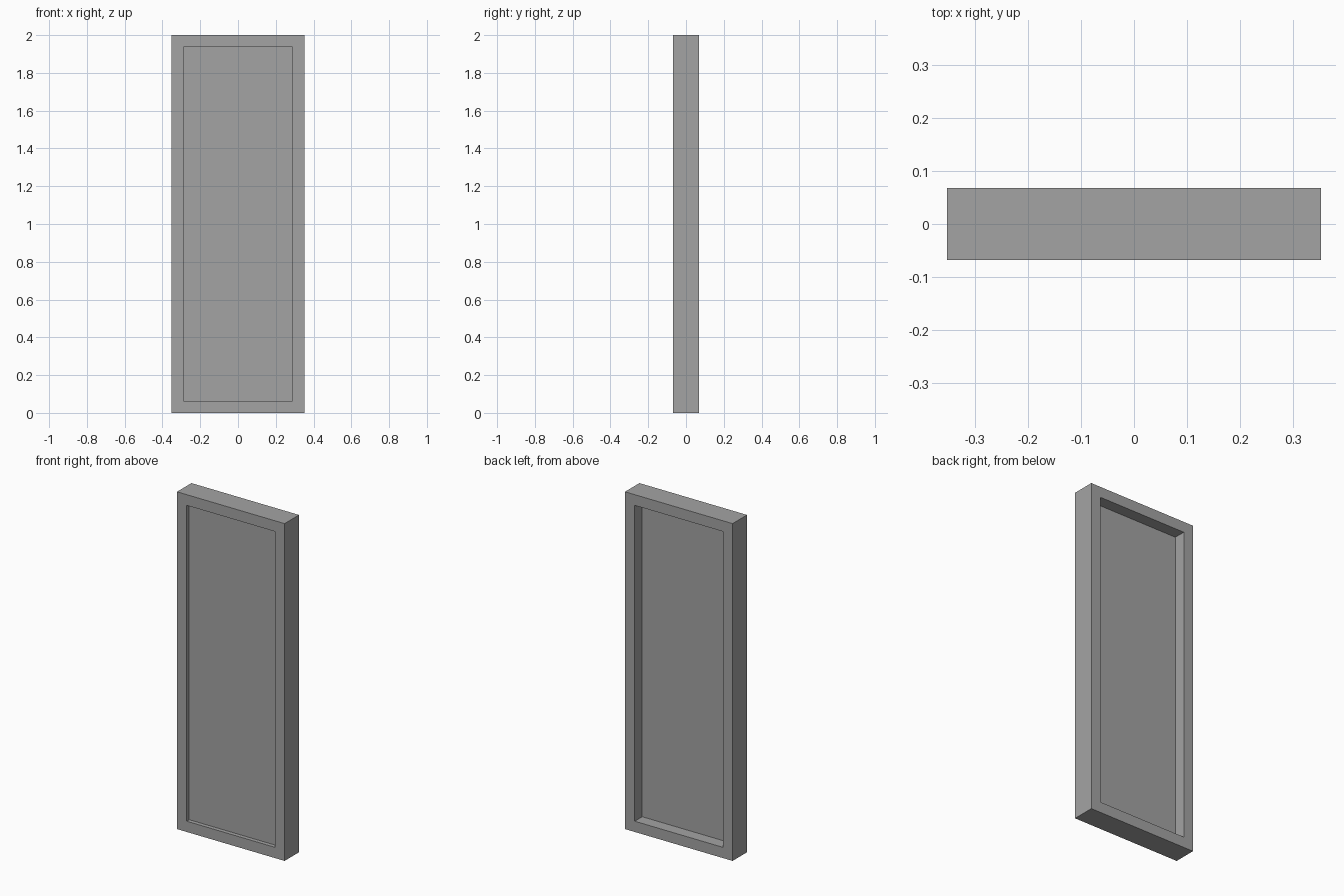
import bpy
import bmesh
from mathutils import Vector

WIDTH, DEPTH, HEIGHT = 0.706, 0.135, 2.0
BORDER = 0.09
FRONT_RECESS, BACK_RECESS = 0.024, 0.07

cube = bpy.data.objects.get("Cube")
if cube:
    bpy.data.objects.remove(cube, do_unlink=True)

# Single grey material
grey = bpy.data.materials.new("plain_grey")
grey.use_nodes = True
colour = (0.37, 0.37, 0.37, 1)
grey.diffuse_color = colour
grey.node_tree.nodes["Principled BSDF"].inputs["Base Color"].default_value = colour

# Slab with its base on the ground
bm = bmesh.new()
bmesh.ops.create_cube(bm, size=1)
bmesh.ops.scale(bm, vec=(WIDTH, DEPTH, HEIGHT), verts=bm.verts)
bmesh.ops.translate(bm, vec=(0, 0, HEIGHT / 2), verts=bm.verts)


def recess(direction, depth):
    """Inset the face pointing along direction, then sink it straight in."""
    bm.normal_update()
    face = max(bm.faces, key=lambda f: f.normal.dot(direction))
    bmesh.ops.inset_region(bm, faces=[face], thickness=BORDER)
    sunk = bmesh.ops.extrude_discrete_faces(bm, faces=[face])["faces"][0]
    bmesh.ops.translate(bm, vec=-direction * depth, verts=sunk.verts)


# Shallow front recess and deep back recess leave a thin panel in the frame
recess(Vector((0, -1, 0)), FRONT_RECESS)
recess(Vector((0, 1, 0)), BACK_RECESS)
bmesh.ops.recalc_face_normals(bm, faces=bm.faces)

mesh = bpy.data.meshes.new("framed_panel")
bm.to_mesh(mesh)
bm.free()
mesh.materials.append(grey)
panel = bpy.data.objects.new("framed_panel", mesh)
bpy.context.collection.objects.link(panel)
